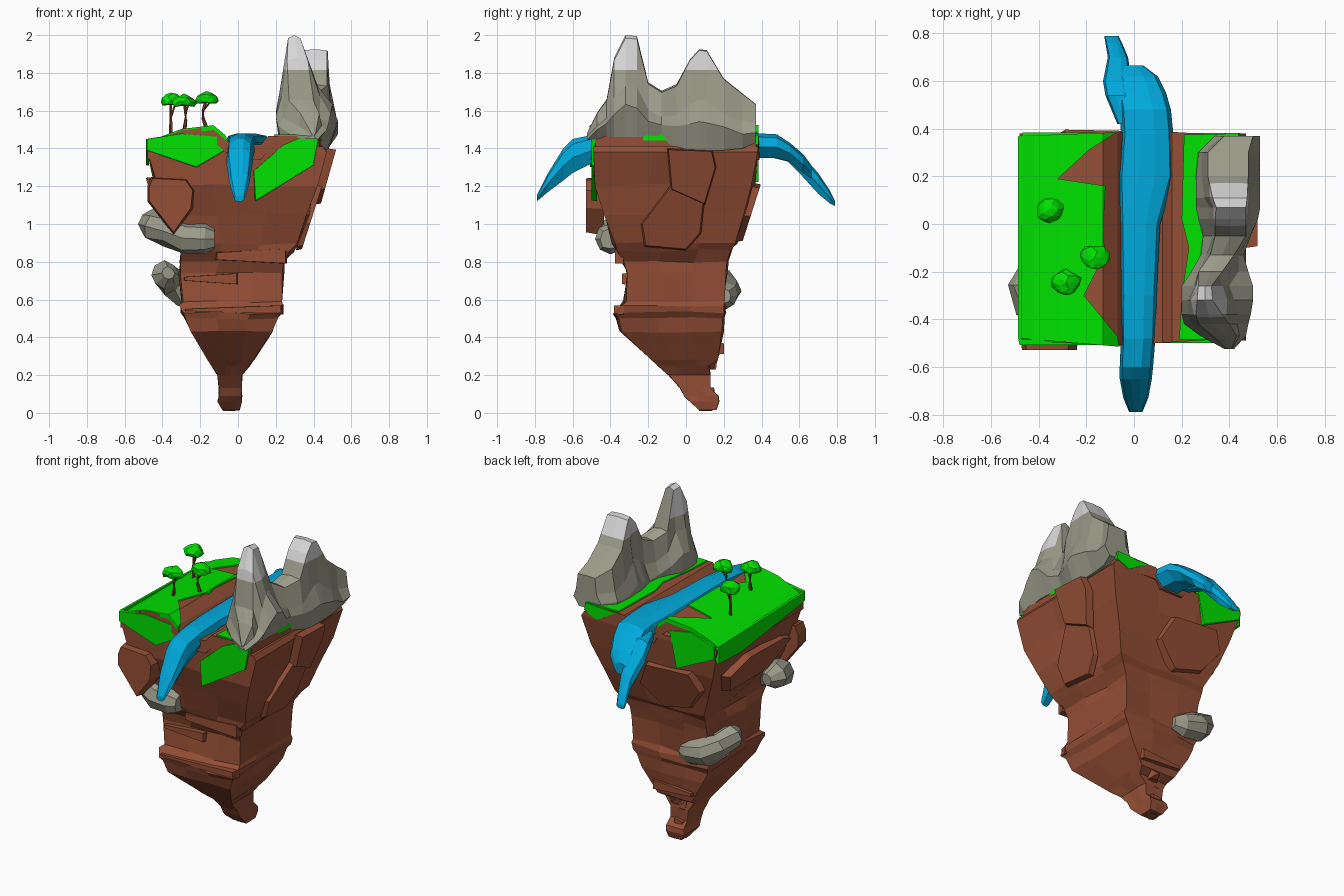
import bpy, bmesh, math, random
from mathutils import Vector

random.seed(7)


def material(name, rgb):
    m = bpy.data.materials.new(name)
    m.diffuse_color = (*rgb, 1)
    return m


EARTH = material("earth brown", (0.30, 0.078, 0.036))
GRASS = material("grass green", (0.0, 0.76, 0.0))
WATER = material("water blue", (0.0, 0.40, 0.72))
STONE = material("stone grey", (0.33, 0.33, 0.255))
SNOW = material("snow", (0.68, 0.68, 0.68))
BARK = material("bark", (0.20, 0.045, 0.02))


def finish(name, bm, *mats):
    bmesh.ops.recalc_face_normals(bm, faces=bm.faces[:])
    me = bpy.data.meshes.new(name)
    bm.to_mesh(me)
    bm.free()
    for m in mats:
        me.materials.append(m)
    ob = bpy.data.objects.new(name, me)
    bpy.context.collection.objects.link(ob)
    return ob


def loft(rings):
    bm = bmesh.new()
    vs = [[bm.verts.new(p) for p in r] for r in rings]
    n = len(vs[0])
    for a, b in zip(vs, vs[1:]):
        for i in range(n):
            j = (i + 1) % n
            bm.faces.new((a[i], a[j], b[j], b[i]))
    bm.faces.new(vs[0])
    bm.faces.new(vs[-1])
    return bm


def tube(name, path, radii, mat, sides=6, jitter=0.0):
    pts = [Vector(p) for p in path]
    rings = []
    for i, p in enumerate(pts):
        q = (pts[min(i + 1, len(pts) - 1)] - pts[max(i - 1, 0)]).to_track_quat('Z', 'Y')
        ring = []
        for k in range(sides):
            a = math.tau * k / sides
            r = radii[i] * (1 + random.uniform(-jitter, jitter))
            ring.append(p + q @ Vector((r * math.cos(a), r * math.sin(a), 0)))
        rings.append(ring)
    return finish(name, loft(rings), mat)


def slab(name, outline, out, mat, shrink=0.85):
    """Convex chunk: an outline on the cliff plus a smaller copy pushed outwards."""
    pts = [Vector(p) for p in outline]
    c = sum(pts, Vector()) / len(pts)
    bm = bmesh.new()
    for p in pts:
        bm.verts.new(p)
        bm.verts.new(c + (p - c) * shrink + Vector(out))
    bmesh.ops.convex_hull(bm, input=bm.verts[:])
    return finish(name, bm, mat)


# Island cliff: boxy rings (z, x0, x1, y0, y1)
levels = [(0.015, -0.08, 0.01, 0.07, 0.16), (0.06, -0.11, 0.02, 0.02, 0.175),
          (0.09, -0.10, 0.02, -0.01, 0.17), (0.13, -0.10, 0.02, -0.03, 0.13),
          (0.20, -0.11, 0.02, -0.09, 0.13), (0.25, -0.14, 0.06, -0.15, 0.12),
          (0.28, -0.16, 0.08, -0.18, 0.17), (0.43, -0.25, 0.18, -0.34, 0.19),
          (0.50, -0.28, 0.21, -0.36, 0.19), (0.53, -0.29, 0.23, -0.38, 0.20),
          (0.57, -0.31, 0.24, -0.34, 0.20), (0.59, -0.29, 0.23, -0.32, 0.20),
          (0.74, -0.30, 0.23, -0.31, 0.21), (0.80, -0.30, 0.24, -0.33, 0.22),
          (0.86, -0.30, 0.28, -0.37, 0.24), (0.90, -0.31, 0.31, -0.38, 0.26),
          (1.05, -0.38, 0.36, -0.43, 0.31), (1.20, -0.42, 0.42, -0.48, 0.35),
          (1.38, -0.48, 0.47, -0.49, 0.38), (1.41, -0.48, 0.45, -0.49, 0.38)]
rings = []
for z, x0, x1, y0, y1 in levels:
    cs = [(x0, y0), (x1, y0), (x1, y1), (x0, y1)]
    s = 0.03 * (x1 - x0)
    ring = []
    for i in range(4):
        (ax, ay), (bx, by) = cs[i], cs[(i + 1) % 4]
        for t in (0.0, 0.36, 0.7):
            j = s * (0.35 if t == 0 else 1) if z < 1.35 else 0
            ring.append((ax + (bx - ax) * t + random.uniform(-j, j),
                         ay + (by - ay) * t + random.uniform(-j, j),
                         z + random.uniform(-j, j) * 0.5))
    rings.append(ring)
finish("island_cliff", loft(rings), EARTH)

# Rock chunks and ledges standing out of the cliff
slab("cliff_chunk_front", [(x, -0.435, z) for x, z in
     [(-0.48, 1.2), (-0.46, 1.25), (-0.27, 1.24), (-0.23, 1.18), (-0.24, 1.08), (-0.34, 0.94), (-0.48, 1.12)]],
     (0, -0.095, 0), EARTH, 0.92)
slab("cliff_chunk_right_top", [(0.345 + (z - 0.95) * 0.28, y, z) for y, z in
     [(-0.10, 1.40), (-0.08, 1.18), (0.10, 1.1), (0.16, 1.3), (0.14, 1.39)]], (0.05, 0, 0), EARTH, 0.95)
slab("cliff_chunk_right_low", [(0.335 + (z - 0.95) * 0.32, y, z) for y, z in
     [(-0.07, 1.22), (-0.24, 1.0), (-0.22, 0.88), (0.0, 0.86), (0.08, 0.95), (0.1, 1.14)]], (0.03, 0, 0), EARTH, 0.95)
slab("cliff_chunk_back", [(x, 0.215 + (z - 0.8) * 0.32, z) for x, z in
     [(-0.36, 1.1), (-0.3, 1.22), (0.02, 1.2), (0.1, 1.04), (-0.05, 0.9), (-0.25, 0.95)]], (0, 0.05, 0), EARTH, 0.93)
slab("cliff_chunk_left", [(-0.385 - (z - 1.05) * 0.27, y, z) for y, z in
     [(-0.4, 1.2), (-0.3, 1.24), (0.05, 1.25), (0.25, 1.18), (0.2, 1.06), (-0.2, 1.06)]], (-0.05, 0, 0), EARTH, 0.93)
for name, x0, x1, y, z0, z1, out in [("upper", -0.12, 0.26, -0.33, 0.79, 0.87, -0.045),
                                     ("middle", -0.29, 0.0, -0.30, 0.68, 0.74, -0.04),
                                     ("lower", -0.29, 0.24, -0.33, 0.52, 0.57, -0.05),
                                     ("back", -0.18, 0.10, 0.17, 0.31, 0.37, 0.03)]:
    slab(f"ledge_{name}", [(x0, y, z0 + 0.02), (x1, y, z0), (x1, y, z1), (x0, y, z1 - 0.02)],
         (0, out, 0), EARTH, 0.95)
for k, (x, y, z, r) in enumerate([(-0.04, 0.11, 0.07, 0.06), (-0.05, 0.08, 0.2, 0.065), (-0.03, 0.12, 0.29, 0.06)]):
    tube(f"tip_rock_{k + 1}", [(x, y, z - r), (x, y, z), (x - 0.01, y, z + r)],
         [r * 0.6, r, r * 0.7], EARTH, 5, 0.2)

# Ground surface with its water channel, and the turf laid over it
HEIGHT = [(-0.50, 1.41), (-0.42, 1.45), (-0.30, 1.495), (-0.13, 1.515), (-0.07, 1.465), (-0.04, 1.42),
          (0.12, 1.42), (0.16, 1.465), (0.5, 1.465)]


def ground_z(x):
    for (xa, za), (xb, zb) in zip(HEIGHT, HEIGHT[1:]):
        if x <= xb:
            return za + (zb - za) * (x - xa) / (xb - xa)
    return HEIGHT[-1][1]


def ground(name, outline, lift, depth, mat):
    bm = bmesh.new()
    bm.faces.new([bm.verts.new((x, y, 0)) for x, y in outline])
    for x, _ in HEIGHT:
        bmesh.ops.bisect_plane(bm, geom=bm.verts[:] + bm.edges[:] + bm.faces[:],
                               plane_co=(x, 0, 0), plane_no=(1, 0, 0))
    for v in bm.verts:
        v.co.z = ground_z(v.co.x) + lift
    ext = bmesh.ops.extrude_face_region(bm, geom=bm.faces[:], use_keep_orig=True)
    for v in ext["geom"]:
        if isinstance(v, bmesh.types.BMVert):
            v.co.z -= depth
    return finish(name, bm, mat)


ground("ground", [(-0.48, -0.49), (-0.07, -0.51), (0.43, -0.48), (0.45, 0.37), (0.1, 0.39), (-0.47, 0.37)],
       0, 0.08, EARTH)
ground("turf_left", [(-0.485, -0.48), (-0.06, -0.515), (-0.07, -0.47), (-0.21, -0.30), (-0.12, -0.12),
                     (-0.13, -0.05), (-0.12, 0.16), (-0.32, 0.19), (-0.19, 0.31), (-0.07, 0.385), (-0.475, 0.37)],
       0.008, 0.025, GRASS)
ground("turf_right", [(0.19, -0.485), (0.42, -0.485), (0.45, 0.0), (0.43, 0.38), (0.21, 0.375), (0.20, 0.02),
                      (0.23, -0.1), (0.20, -0.3)], 0.008, 0.03, GRASS)

# Turf hanging over the cliff edges
slab("turf_front_left", [(x, -0.485, z) for x, z in [(-0.485, 1.45), (-0.485, 1.39), (-0.22, 1.30), (-0.05, 1.40),
     (-0.08, 1.46), (-0.3, 1.48)]], (0, -0.023, 0), GRASS, 0.98)
slab("turf_front_right", [(x, -0.47, z) for x, z in [(0.08, 1.28), (0.09, 1.12), (0.40, 1.31), (0.43, 1.46),
     (0.38, 1.48), (0.24, 1.42)]], (0, -0.03, 0), GRASS, 0.98)
slab("turf_left_edge", [(-0.472, y, z) for y, z in [(-0.49, 1.45), (-0.49, 1.39), (-0.1, 1.37), (0.15, 1.31),
     (0.375, 1.32), (0.375, 1.43)]], (-0.016, 0, 0), GRASS, 0.98)
slab("turf_back", [(x, 0.365, z) for x, z in [(-0.15, 1.45), (-0.2, 1.22), (-0.47, 1.35), (-0.47, 1.43),
     (-0.3, 1.48)]], (0, 0.02, 0), GRASS, 0.98)
slab("turf_back_right", [(x, 0.37, z) for x, z in [(0.22, 1.46), (0.36, 1.38), (0.45, 1.42), (0.44, 1.47)]],
     (0, 0.013, 0), GRASS, 0.97)


# River with a waterfall at each end: sections (y, x0, x1, bottom, top)
def stream(name, sections):
    rings = []
    for y, x0, x1, b, t in sections:
        w, h = x1 - x0, t - b
        rings.append([(x0 + u * w, y, b + v * h) for u, v in
                      [(0.25, 0), (0.75, 0), (1, 0.45), (0.92, 0.85), (0.65, 1), (0.35, 1), (0.08, 0.85), (0, 0.45)]])
    finish(name, loft(rings), WATER)


stream("river", [(-0.79, -0.02, 0.035, 1.12, 1.15), (-0.73, -0.045, 0.06, 1.17, 1.27), (-0.65, -0.06, 0.075, 1.23, 1.40),
                 (-0.60, -0.06, 0.08, 1.27, 1.45), (-0.48, -0.055, 0.09, 1.33, 1.475), (-0.3, -0.055, 0.095, 1.39, 1.48),
                 (0.0, -0.06, 0.11, 1.39, 1.48), (0.2, -0.07, 0.17, 1.39, 1.48), (0.38, -0.055, 0.165, 1.35, 1.48),
                 (0.48, -0.06, 0.155, 1.35, 1.475), (0.55, -0.07, 0.135, 1.33, 1.43), (0.62, -0.07, 0.10, 1.27, 1.37),
                 (0.665, -0.05, 0.04, 1.24, 1.31)])
stream("back_waterfall", [(0.42, -0.07, 0.02, 1.36, 1.44), (0.54, -0.12, 0.0, 1.33, 1.43), (0.60, -0.13, -0.01, 1.27, 1.38),
                          (0.70, -0.11, -0.025, 1.16, 1.27), (0.76, -0.12, -0.05, 1.11, 1.18), (0.79, -0.125, -0.065, 1.095, 1.12)])

# Two-peaked mountain: sections (y, base x0, x1, top x0, x1, bottom, top)
rings = []
for y, x0, x1, t0, t1, b, t in [
        (-0.525, .38, .42, .39, .41, 1.45, 1.48), (-0.47, .28, .47, .33, .43, 1.45, 1.59),
        (-0.42, .21, .48, .27, .40, 1.46, 1.66), (-0.38, .20, .49, .26, .37, 1.46, 1.88),
        (-0.32, .20, .50, .265, .33, 1.46, 2.0), (-0.26, .20, .50, .27, .325, 1.46, 1.995),
        (-0.20, .24, .48, .27, .37, 1.46, 1.75), (-0.13, .28, .46, .32, .42, 1.43, 1.705),
        (-0.05, .29, .49, .34, .47, 1.41, 1.74), (0.02, .27, .52, .34, .47, 1.39, 1.87),
        (0.07, .26, .53, .345, .47, 1.39, 1.925), (0.11, .26, .53, .33, .475, 1.39, 1.92),
        (0.20, .26, .53, .31, .48, 1.39, 1.77), (0.30, .27, .53, .31, .48, 1.40, 1.69),
        (0.37, .34, .53, .38, .50, 1.43, 1.635)]:
    h = t - b
    d = 0.01 if y > 0 else 0.03
    j = [random.uniform(-0.014, 0.014) for _ in range(4)]
    rings.append([(x0 + .05 * (x1 - x0), y, b), (x0, y, b + .25 * h + j[0]),
                  (x0 + (t0 - x0) * .6 + j[1], y, b + .5 * h), (t0, y, t - d * h), ((t0 + t1) / 2, y, t),
                  (t1, y, t - d * h), (x1 + (t1 - x1) * .5 + j[2], y, b + .5 * h),
                  (x1, y, b + .3 * h + j[3]), (x1 - .2 * (x1 - x0), y, b)])
bm = loft(rings)
bmesh.ops.recalc_face_normals(bm, faces=bm.faces[:])
bmesh.ops.bisect_plane(bm, geom=bm.verts[:] + bm.edges[:] + bm.faces[:], plane_co=(0, 0, 1.815), plane_no=(0, 0, 1))
for f in bm.faces:  # snow caps; the rear slope of the tall front peak stays bare
    c = f.calc_center_median()
    f.material_index = int(c.z > 1.815 and not (c.y < -0.15 and f.normal.y > 0.3))
finish("mountain", bm, STONE, SNOW)

# Grey boulders wrapped round the cliff corners
tube("boulder_front", [(-0.125, -0.40, 0.92), (-0.17, -0.40, 0.92), (-0.28, -0.385, 0.925), (-0.36, -0.37, 0.96),
                       (-0.43, -0.33, 0.99), (-0.455, -0.25, 1.0), (-0.44, -0.18, 1.0)],
     [0.055, 0.085, 0.085, 0.08, 0.085, 0.075, 0.04], STONE, 8, 0.1)
tube("boulder_back", [(-0.12, 0.20, 0.62), (-0.18, 0.21, 0.62), (-0.29, 0.21, 0.645), (-0.36, 0.17, 0.70),
                      (-0.39, 0.09, 0.73), (-0.37, 0.03, 0.74)],
     [0.04, 0.07, 0.085, 0.08, 0.075, 0.035], STONE, 8, 0.12)

# Trees: thin bent trunk, forked near the top, with a lumpy flattened crown
for k, (x, y, z, bend) in enumerate([(-0.355, 0.06, 1.655, 0.0), (-0.285, -0.245, 1.65, 0.008), (-0.165, -0.14, 1.665, -0.02)]):
    base = ground_z(x)
    tube(f"trunk_{k + 1}", [(x, y, base - 0.01), (x + bend, y, base + 0.05), (x + bend, y, base + 0.09), (x, y, z)],
         [0.012, 0.009, 0.008, 0.008], BARK, 5)
    tube(f"branch_{k + 1}", [(x + bend, y, base + 0.09), (x + 0.025, y + 0.01, z - 0.01)], [0.006, 0.005], BARK, 4)
    bm = bmesh.new()
    bmesh.ops.create_icosphere(bm, subdivisions=2, radius=1)
    for v in bm.verts:
        n = v.co * random.uniform(0.85, 1.12)
        v.co = (x + n.x * 0.062, y + n.y * 0.054, z + max(n.z, -0.6) * 0.04 - 0.012 * n.x ** 2)
    finish(f"tree_crown_{k + 1}", bm, GRASS)
